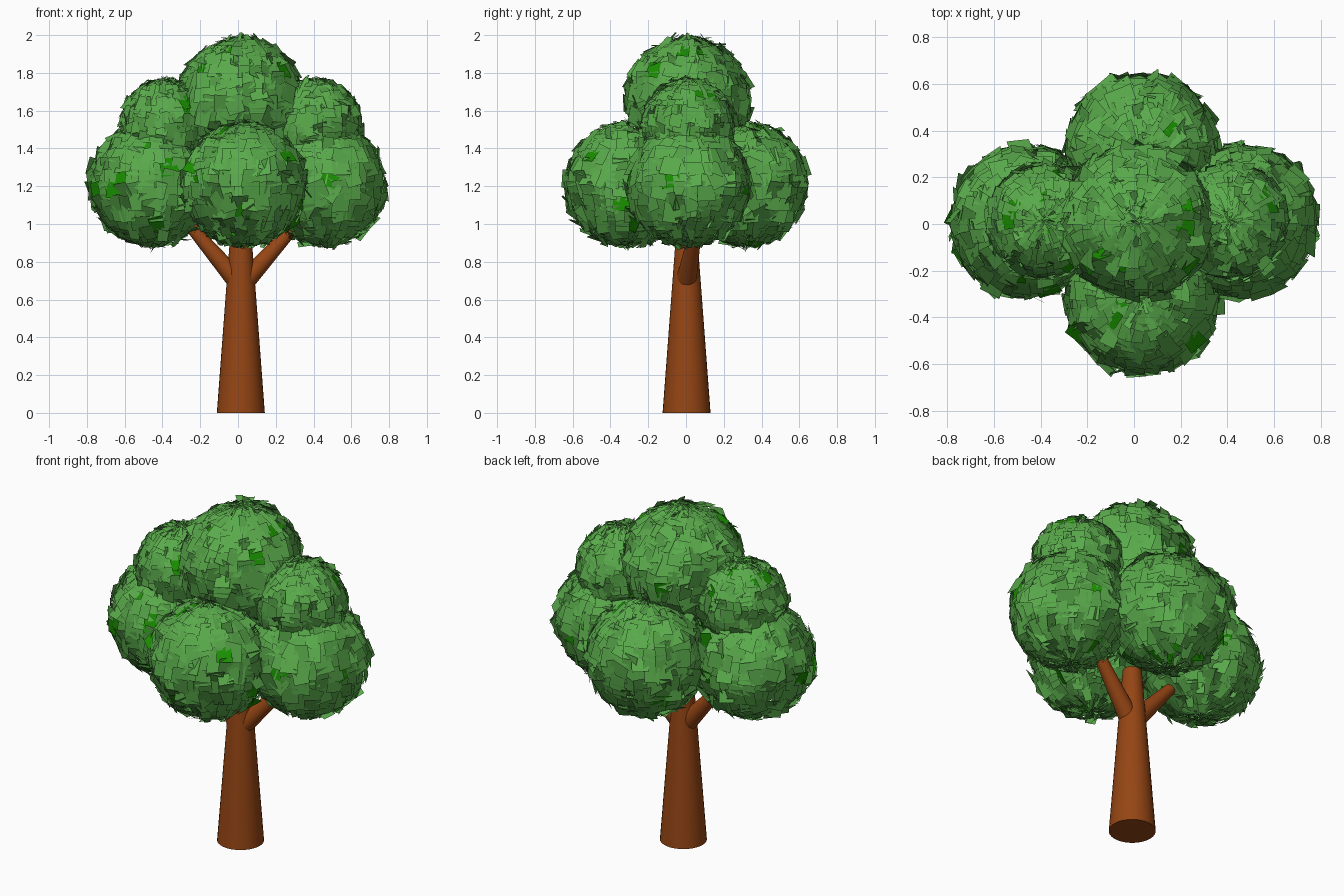
import bpy, bmesh, math, random
from mathutils import Vector, Matrix

if "Cube" in bpy.data.objects:
    bpy.data.objects.remove(bpy.data.objects["Cube"])

random.seed(4)


def material(name, rgb):
    m = bpy.data.materials.new(name)
    m.diffuse_color = (*rgb, 1)
    m.use_nodes = True
    m.node_tree.nodes["Principled BSDF"].inputs["Base Color"].default_value = m.diffuse_color
    return m


bark = material("bark", (0.30, 0.06, 0.007))
leaf = material("leaf", (0.10, 0.40, 0.07))
bright_leaf = material("bright_leaf", (0.01, 0.28, 0.0))


def finish(bm, name, mats):
    me = bpy.data.meshes.new(name)
    bm.to_mesh(me)
    bm.free()
    for m in mats:
        me.materials.append(m)
    ob = bpy.data.objects.new(name, me)
    bpy.context.collection.objects.link(ob)
    return ob


def limb(name, a, b, ra, rb):
    """Tapered round limb from a to b."""
    a, b = Vector(a), Vector(b)
    d = b - a
    bm = bmesh.new()
    bmesh.ops.create_cone(bm, cap_ends=True, segments=32, radius1=ra, radius2=rb, depth=d.length)
    rot = d.to_track_quat('Z', 'Y').to_matrix().to_4x4()
    bmesh.ops.transform(bm, matrix=Matrix.Translation((a + b) / 2) @ rot, verts=bm.verts)
    for f in bm.faces:
        f.smooth = len(f.verts) == 4
    return finish(bm, name, [bark])


def leaf_ball(name, centre, radius):
    """Hollow ball of overlapping leaf cards, one per face of a UV sphere."""
    src = bmesh.new()
    bmesh.ops.create_uvsphere(src, u_segments=32, v_segments=16, radius=radius)
    out = bmesh.new()
    for f in src.faces:
        c = f.calc_center_median()
        n = c.normalized()
        axis = n.orthogonal().normalized()
        axis.rotate(Matrix.Rotation(random.uniform(0, math.tau), 3, n))
        turn = (Matrix.Rotation(random.gauss(0, 0.28), 3, axis)
                @ Matrix.Rotation(random.gauss(0, 0.2), 3, n))
        size = random.uniform(1.35, 1.65)
        shift = n * random.uniform(-0.008, 0.008)
        verts = [out.verts.new(Vector(centre) + c + shift
                               + turn @ ((v.co - c) * size * random.uniform(0.9, 1.1)))
                 for v in f.verts]
        card = out.faces.new(verts)
        card.material_index = 1 if random.random() < 0.03 else 0
    src.free()
    return finish(out, name, [leaf, bright_leaf])


# Trunk and two forking branches
limb("trunk", (0.015, 0.003, 0), (0.015, 0.003, 1.0), 0.127, 0.052)
limb("branch_left", (0.0, 0.0, 0.695), (-0.28, 0.02, 1.02), 0.055, 0.028)
limb("branch_right", (0.03, 0.0, 0.69), (0.33, 0.06, 1.02), 0.055, 0.028)

# Foliage: four lower balls, two shoulders and the crown
for name, centre, radius in [
    ("foliage_left", (-0.455, 0.01, 1.21), 0.325),
    ("foliage_right", (0.455, 0.01, 1.21), 0.325),
    ("foliage_front", (0.035, -0.315, 1.21), 0.325),
    ("foliage_back", (0.035, 0.315, 1.21), 0.325),
    ("foliage_shoulder_left", (-0.38, 0.015, 1.525), 0.243),
    ("foliage_shoulder_right", (0.41, 0.015, 1.525), 0.243),
    ("foliage_crown", (0.015, 0.01, 1.663), 0.325),
]:
    leaf_ball(name, centre, radius)
